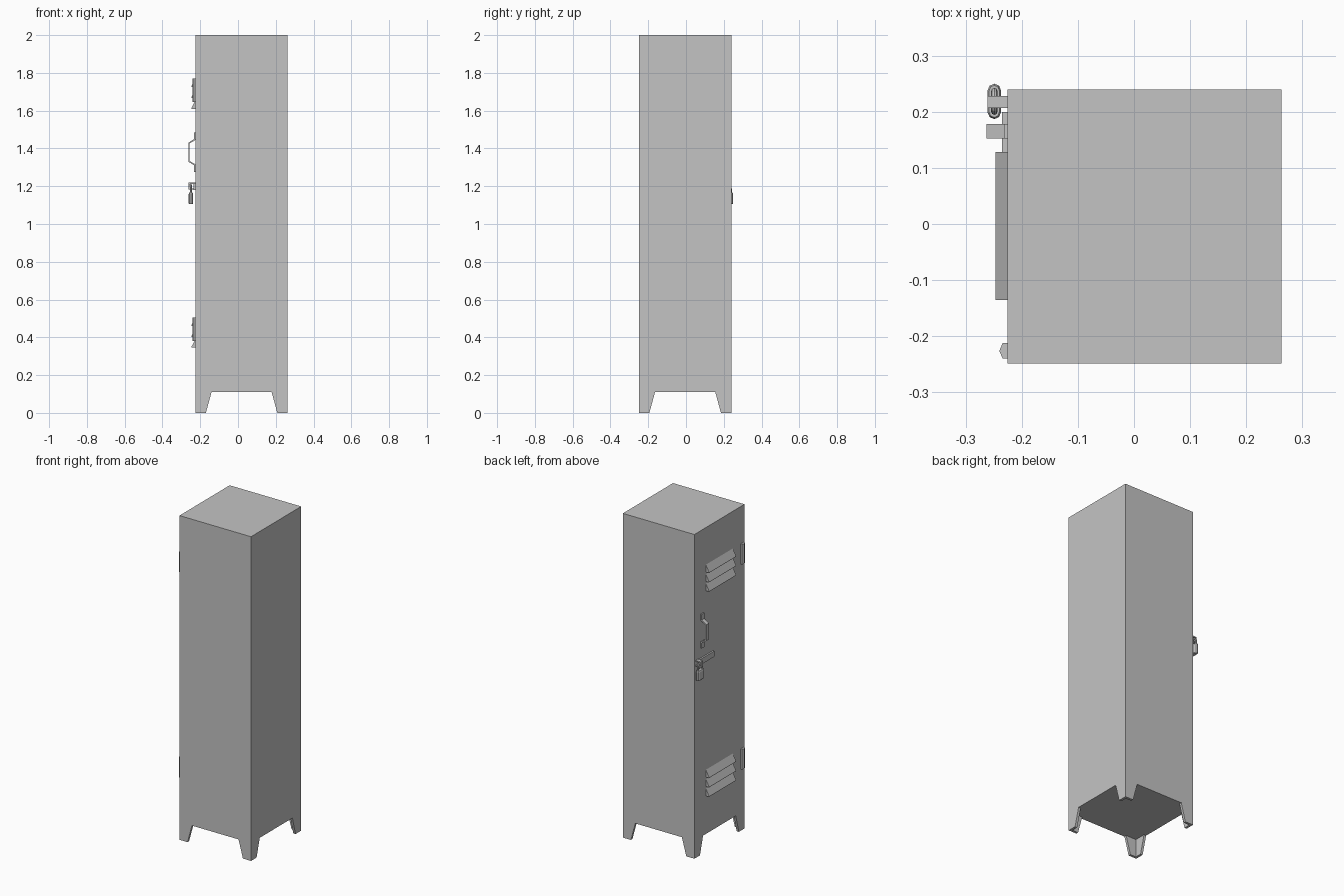
import bpy
import math

old = bpy.data.objects.get("Cube")
if old:
    bpy.data.objects.remove(old, do_unlink=True)

steel = bpy.data.materials.new("grey_steel")
steel.use_nodes = True
GREY = (0.55, 0.55, 0.55, 1)
steel.diffuse_color = GREY
steel.node_tree.nodes["Principled BSDF"].inputs["Base Color"].default_value = GREY

X0, X1 = -0.225, 0.263      # door side, plain side
Y0, Y1 = -0.249, 0.240
FLOOR, TOP = 0.11, 2.0


def loft(name, rings):
    """Closed solid through a list of equal-length point rings."""
    n = len(rings[0])
    verts = [p for ring in rings for p in ring]
    faces = [tuple(range(n))[::-1], tuple(range(len(verts) - n, len(verts)))]
    for r in range(len(rings) - 1):
        for i in range(n):
            j = (i + 1) % n
            faces.append((r * n + i, r * n + j, r * n + n + j, r * n + n + i))
    mesh = bpy.data.meshes.new(name)
    mesh.from_pydata(verts, [], faces)
    mesh.materials.append(steel)
    obj = bpy.data.objects.new(name, mesh)
    bpy.context.collection.objects.link(obj)
    # consistent outward normals
    import bmesh
    bm = bmesh.new()
    bm.from_mesh(mesh)
    bmesh.ops.recalc_face_normals(bm, faces=bm.faces)
    bm.to_mesh(mesh)
    bm.free()
    return obj


def box(name, x, y, z):
    return loft(name, [[(x[0], y[0], h), (x[1], y[0], h), (x[1], y[1], h), (x[0], y[1], h)] for h in z])


def extrude_y(name, profile, y0, y1):
    """Profile points are (distance out from the door, height)."""
    return loft(name, [[(X0 - d, y, z) for d, z in profile] for y in (y0, y1)])


# Cabinet
box("cabinet_body", (X0, X1), (Y0, Y1), (FLOOR, TOP))

# Tapered angle-section legs at the four corners
T = 0.015
for side, x, sx in (("door", X0, 1), ("plain", X1, -1)):
    for end, y, sy in (("front", Y0, 1), ("back", Y1, -1)):
        rings = []
        for z, arm in ((0, 0.055), (FLOOR, 0.085)):
            ell = [(0, 0), (arm, 0), (arm, T), (T, T), (T, arm), (0, arm)]
            rings.append([(x + sx * a, y + sy * b, z) for a, b in ell])
        loft(f"{side}_{end}_leg", rings)

# Vent louvres and hinges, upper and lower groups
for group, base in (("upper", 1.61), ("lower", 0.345)):
    for i in range(3):
        z = base + i * 0.058
        extrude_y(f"{group}_louvre_{i + 1}", [(0, z), (0.022, z), (0.022, z + 0.004), (0, z + 0.045)],
                  -0.135, 0.128)
    knuckle = [(0, -0.212), (0.009, -0.212), (0.015, -0.226), (0.009, -0.240), (0, -0.240)]
    loft(f"{group}_hinge", [[(X0 - d, y, h) for d, y in knuckle] for h in (base + 0.035, base + 0.16)])

# Bent strip pull handle
outer = [(0, 1.275), (0.007, 1.275), (0.007, 1.31), (0.038, 1.33), (0.038, 1.43), (0.007, 1.45),
         (0.007, 1.485), (0, 1.485)]
inner = [(0, 1.445), (0.031, 1.426), (0.031, 1.334), (0, 1.315)]
extrude_y("pull_handle", outer + inner, 0.152, 0.178)

# Hasp plate with its square staple
box("hasp_plate", (X0 - 0.01, X0), (0.06, 0.2), (1.18, 1.215))
for name, z in (("staple_top", 1.212), ("staple_bottom", 1.182)):
    box(name, (X0 - 0.036, X0), (0.207, 0.228), (z, z + 0.007))
box("staple_outer", (X0 - 0.036, X0 - 0.030), (0.207, 0.228), (1.189, 1.212))

# Padlock body: rounded slab with chamfered rims
LX, LY = -0.249, 0.2185


def capsule(r, z, half=0.0195):
    pts = []
    for sign in (1, -1):
        for k in range(5):
            a = math.pi * k / 4
            pts.append((LX + sign * r * math.cos(a), LY + sign * (half + r * math.sin(a)), z))
    return pts


loft("padlock_body", [capsule(r, z) for r, z in
                      ((0.009, 1.105), (0.012, 1.109), (0.012, 1.158), (0.009, 1.166))])

# Padlock shackle: bent round bar
R, BAR = 0.0185, 0.0055
path = [(-R, 1.16, 0)] + [(-R * math.cos(a), 1.187 + R * math.sin(a), a)
                          for a in (math.pi * k / 8 for k in range(9))] + [(R, 1.16, math.pi)]
rings = []
for y, z, a in path:
    ring = []
    for k in range(8):
        t = math.tau * k / 8
        u = BAR * math.cos(t)
        ring.append((LX + BAR * math.sin(t), LY + y - u * math.cos(a), z + u * math.sin(a)))
    rings.append(ring)
loft("padlock_shackle", rings)
